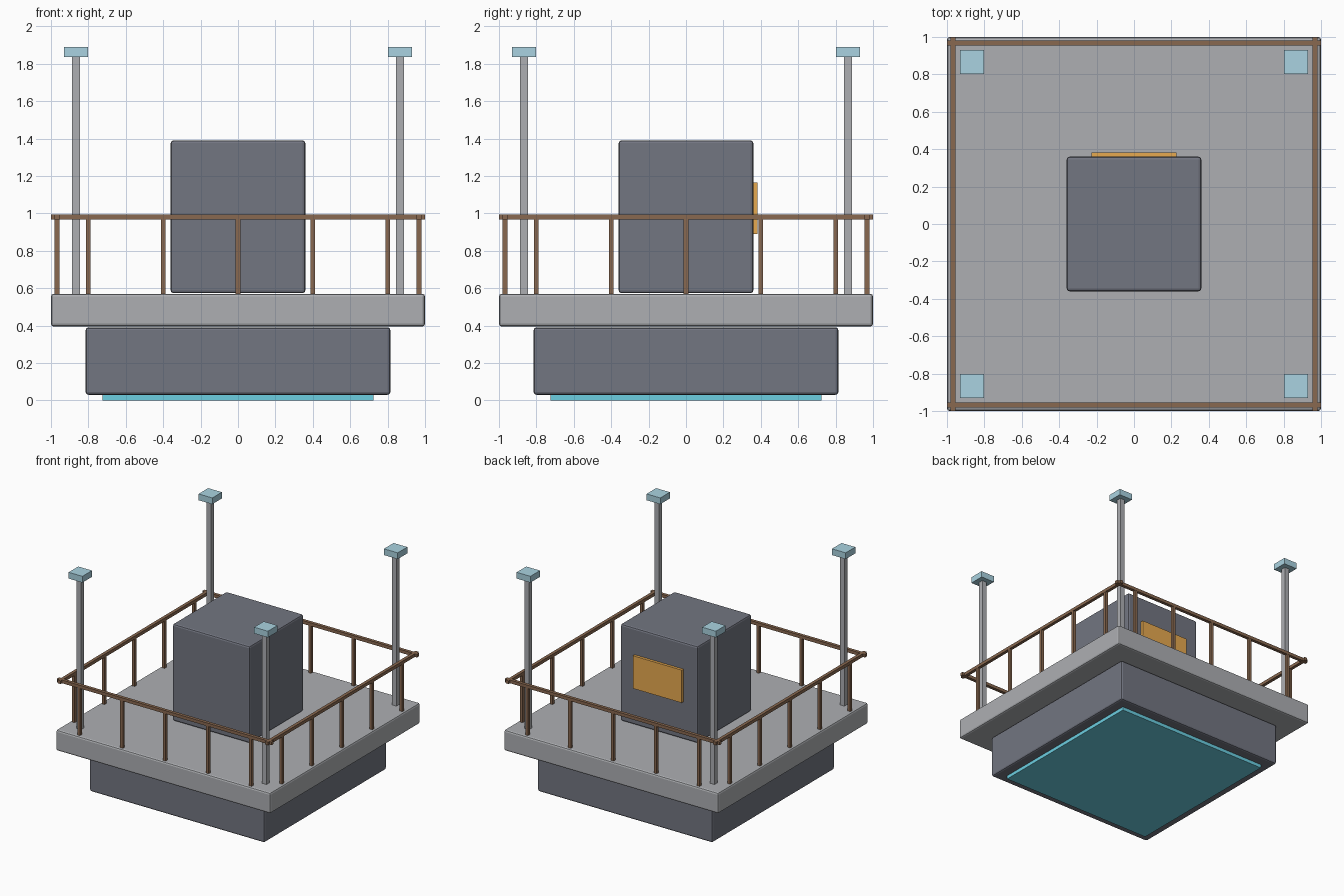
import bpy

if "Cube" in bpy.data.objects:
    bpy.data.objects.remove(bpy.data.objects["Cube"])


def material(name, rgb):
    m = bpy.data.materials.new(name)
    m.diffuse_color = (*rgb, 1)
    m.use_nodes = True
    m.node_tree.nodes["Principled BSDF"].inputs["Base Color"].default_value = m.diffuse_color
    return m


DARK = material("dark_metal", (0.17, 0.18, 0.22))
LIGHT = material("light_metal", (0.42, 0.43, 0.45))
BROWN = material("rail_brown", (0.25, 0.14, 0.08))
BLUE = material("lamp_blue", (0.40, 0.65, 0.75))
TEAL = material("glow_teal", (0.15, 0.62, 0.75))
ORANGE = material("panel_orange", (0.80, 0.40, 0.08))


def box(name, x, y, z, mat, bevel=0.0):
    """Box from (min, max) ranges on each axis, with optional rounded edges."""
    bpy.ops.mesh.primitive_cube_add(size=1, location=[sum(r) / 2 for r in (x, y, z)])
    ob = bpy.context.object
    ob.name = name
    ob.scale = [r[1] - r[0] for r in (x, y, z)]
    bpy.ops.object.transform_apply(location=False, rotation=False, scale=True)
    ob.data.materials.append(mat)
    if bevel:
        mod = ob.modifiers.new("bevel", "BEVEL")
        mod.width = bevel
        mod.segments = 2
    return ob


def span(c, width):
    return (c - width / 2, c + width / 2)


# Underside glow plate, lower body, deck and central cabin
box("glow_plate", (-0.725, 0.725), (-0.725, 0.725), (0, 0.05), TEAL)
box("lower_body", (-0.815, 0.815), (-0.815, 0.815), (0.03, 0.39), DARK, 0.015)
box("deck", (-1, 1), (-1, 1), (0.395, 0.57), LIGHT, 0.015)
box("cabin", (-0.36, 0.36), (-0.36, 0.36), (0.573, 1.39), DARK, 0.015)

# Screen on the back of the cabin
box("cabin_panel", (-0.228, 0.228), (0.35, 0.383), (0.89, 1.166), ORANGE)

# Railing: one top rail and five posts per side
EDGE = 0.968
for s in (-1, 1):
    across = span(s * EDGE, 0.027)
    box("rail_x", (-1, 1), across, (0.968, 0.995), BROWN)
    box("rail_y", across, (-1, 1), (0.968, 0.995), BROWN)
    for p in (-0.8, -0.4, 0, 0.4, 0.8):
        along, thin = span(p, 0.025), span(s * EDGE, 0.025)
        box("rail_post_x", along, thin, (0.56, 0.975), BROWN)
        box("rail_post_y", thin, along, (0.56, 0.975), BROWN)

# Corner masts with lamp caps
for sx in (-1, 1):
    for sy in (-1, 1):
        cx, cy = sx * 0.865, sy * 0.865
        box("mast", span(cx, 0.043), span(cy, 0.043), (0.56, 1.85), LIGHT)
        box("mast_lamp", span(cx, 0.128), span(cy, 0.128), (1.837, 1.89), BLUE)
